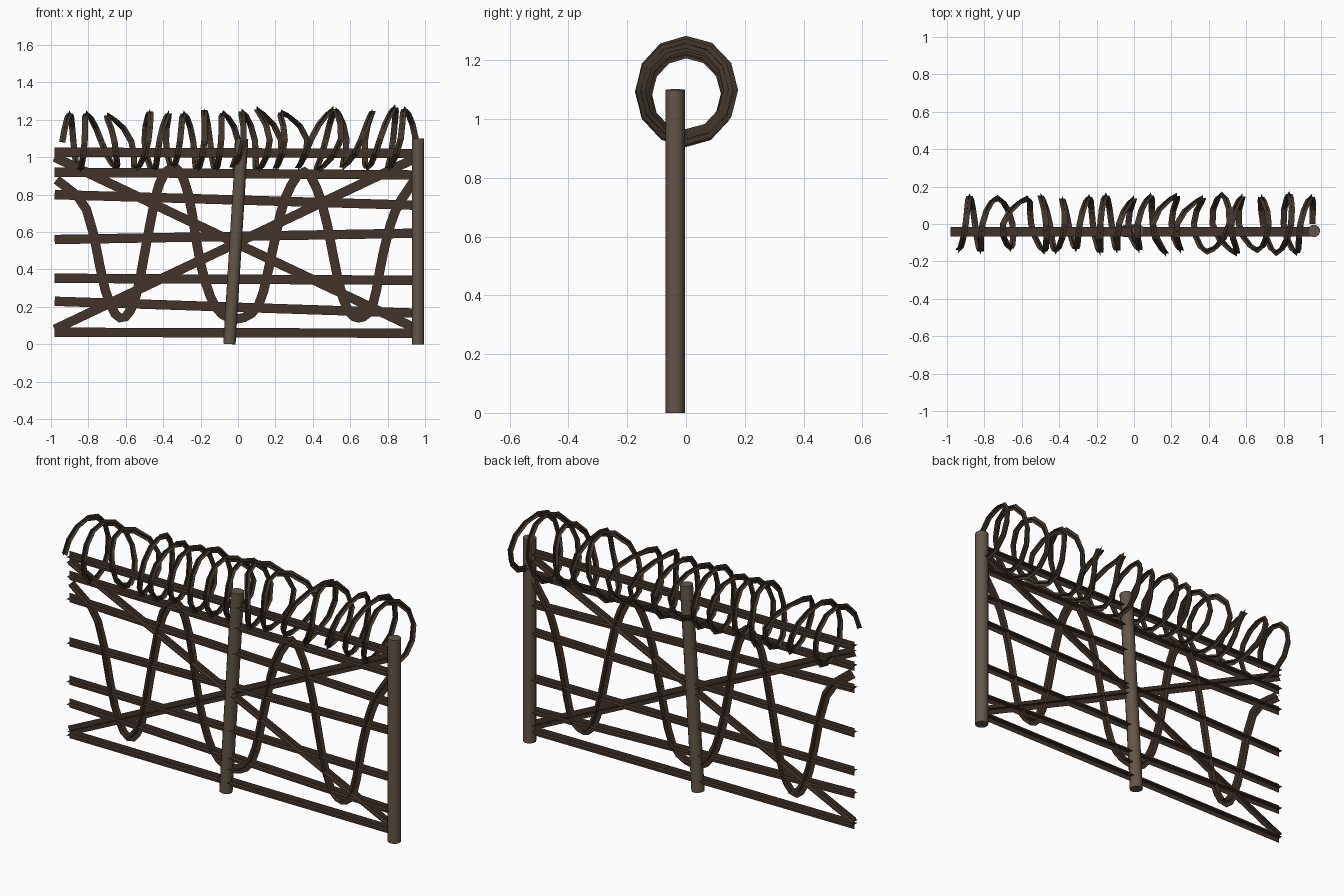
import bpy, math
from mathutils import Vector

if "Cube" in bpy.data.objects:
    bpy.data.objects.remove(bpy.data.objects["Cube"])


def material(name, rgb):
    m = bpy.data.materials.new(name)
    m.diffuse_color = (*rgb, 1)
    m.use_nodes = True
    m.node_tree.nodes["Principled BSDF"].inputs["Base Color"].default_value = m.diffuse_color
    return m


WIRE = material("rusty wire brown", (0.056, 0.034, 0.023))
COIL = material("coil brown", (0.054, 0.037, 0.024))
POST = material("weathered post", (0.125, 0.092, 0.064))
Y = -0.041   # plane of the fence


def add_mesh(name, verts, faces, mat):
    me = bpy.data.meshes.new(name)
    me.from_pydata(verts, [], faces)
    me.materials.append(mat)
    ob = bpy.data.objects.new(name, me)
    bpy.context.collection.objects.link(ob)
    return ob


def crossed_strip(name, pts, half, ref, mat):
    """Two flat ribbons crossing at right angles, swept along a path."""
    pts = [Vector(p) for p in pts]
    ref = Vector(ref)
    verts, faces = [], []
    for i, p in enumerate(pts):
        t = (pts[min(i + 1, len(pts) - 1)] - pts[max(i - 1, 0)]).normalized()
        side = t.cross(ref).normalized()
        up = side.cross(t).normalized()
        verts += [p + d * half for d in (side, -side, up, -up)]
        if i:
            k = 4 * i
            faces += [(k - 4, k - 3, k + 1, k), (k - 2, k - 1, k + 3, k + 2)]
    return add_mesh(name, verts, faces, mat)


def smooth_path(keys, n):
    """Catmull-Rom curve through the keys."""
    k = [Vector(p) for p in keys]
    k = [2 * k[0] - k[1]] + k + [2 * k[-1] - k[-2]]
    out = []
    for a, b, c, d in zip(k, k[1:], k[2:], k[3:]):
        for j in range(n):
            t = j / n
            out.append(0.5 * (2 * b + (c - a) * t + (2 * a - 5 * b + 4 * c - d) * t * t
                              + (3 * b - a - 3 * c + d) * t ** 3))
    return out + [k[-2]]


def post(name, bottom, top, r):
    b, t = Vector(bottom), Vector(top)
    bpy.ops.mesh.primitive_cylinder_add(vertices=14, radius=r, depth=(t - b).length,
                                        location=(b + t) / 2)
    ob = bpy.context.object
    ob.name = name
    ob.rotation_euler = (t - b).to_track_quat('Z', 'Y').to_euler()
    ob.data.materials.append(POST)
    bpy.ops.object.shade_smooth_by_angle(angle=math.radians(40))


# Posts
post("end_post", (0.962, -0.037, 0), (0.962, -0.037, 1.1), 0.033)
post("middle_post", (-0.046, -0.037, 0.001), (0.022, -0.035, 1.1), 0.033)

# Horizontal and diagonal wires: height at left and right end
LEVELS = [(1.027, 1.02), (0.92, 0.905), (0.80, 0.743), (0.56, 0.594),
          (0.353, 0.342), (0.23, 0.166), (0.064, 0.059)]
for i, (a, b) in enumerate(LEVELS):
    crossed_strip(f"horizontal_wire_{i + 1}", [(-0.98, Y, a), (0.96, Y, b)],
                  0.025, (0, 1, 0), WIRE)
for i, (a, b) in enumerate([(0.08, 1.0), (1.0, 0.08)]):
    crossed_strip(f"diagonal_wire_{i + 1}", [(-0.98, Y, a), (0.96, Y, b)],
                  0.025, (0, 1, 0), WIRE)

# Wavy wire woven across the fence
WAVE = [(-0.97, 0.88), (-0.81, 0.72), (-0.71, 0.29), (-0.63, 0.14), (-0.55, 0.24),
        (-0.48, 0.59), (-0.42, 0.86), (-0.335, 0.945), (-0.265, 0.80), (-0.20, 0.43),
        (-0.12, 0.20), (-0.01, 0.135), (0.11, 0.21), (0.18, 0.48), (0.25, 0.775),
        (0.355, 0.925), (0.45, 0.75), (0.53, 0.37), (0.58, 0.20), (0.645, 0.14),
        (0.72, 0.21), (0.775, 0.48), (0.84, 0.71), (0.945, 0.88)]
crossed_strip("wavy_wire", smooth_path([(x, Y, z) for x, z in WAVE], 3),
              0.025, (0, 1, 0), WIRE)

# Loose coil on top: x at the front, top, back and bottom of every turn
TURNS = [(-0.94, -0.90, -0.88, -0.85), (-0.82, -0.81, -0.73, -0.65),
         (-0.66, -0.70, -0.57, -0.55), (-0.48, -0.47, -0.50, -0.45),
         (-0.42, -0.37, -0.385, -0.35), (-0.31, -0.29, -0.24, -0.22),
         (-0.18, -0.18, -0.15, -0.12), (-0.09, -0.08, 0.0, -0.03),
         (0.03, 0.02, 0.09, 0.10), (0.17, 0.10, 0.23, 0.20),
         (0.25, 0.23, 0.37, 0.32), (0.39, 0.51, 0.47, 0.42),
         (0.55, 0.52, 0.58, 0.56), (0.66, 0.72, 0.68, 0.69),
         (0.76, 0.84, 0.83, 0.80), (0.87, 0.89, 0.95, 0.955)]
xs = smooth_path([(x, 0, 0) for turn in TURNS for x in turn], 3)
coil = []
for i, p in enumerate(xs):
    f = i / len(xs)
    a = math.pi - i * math.pi / 6
    r = 0.140 + 0.010 * math.sin(i * 0.19) + 0.012 * f
    coil.append((p.x, r * math.cos(a), 1.08 + 0.02 * f + 1.06 * r * math.sin(a)))
crossed_strip("barbed_coil", coil, 0.0165, (1, 0, 0), COIL)
